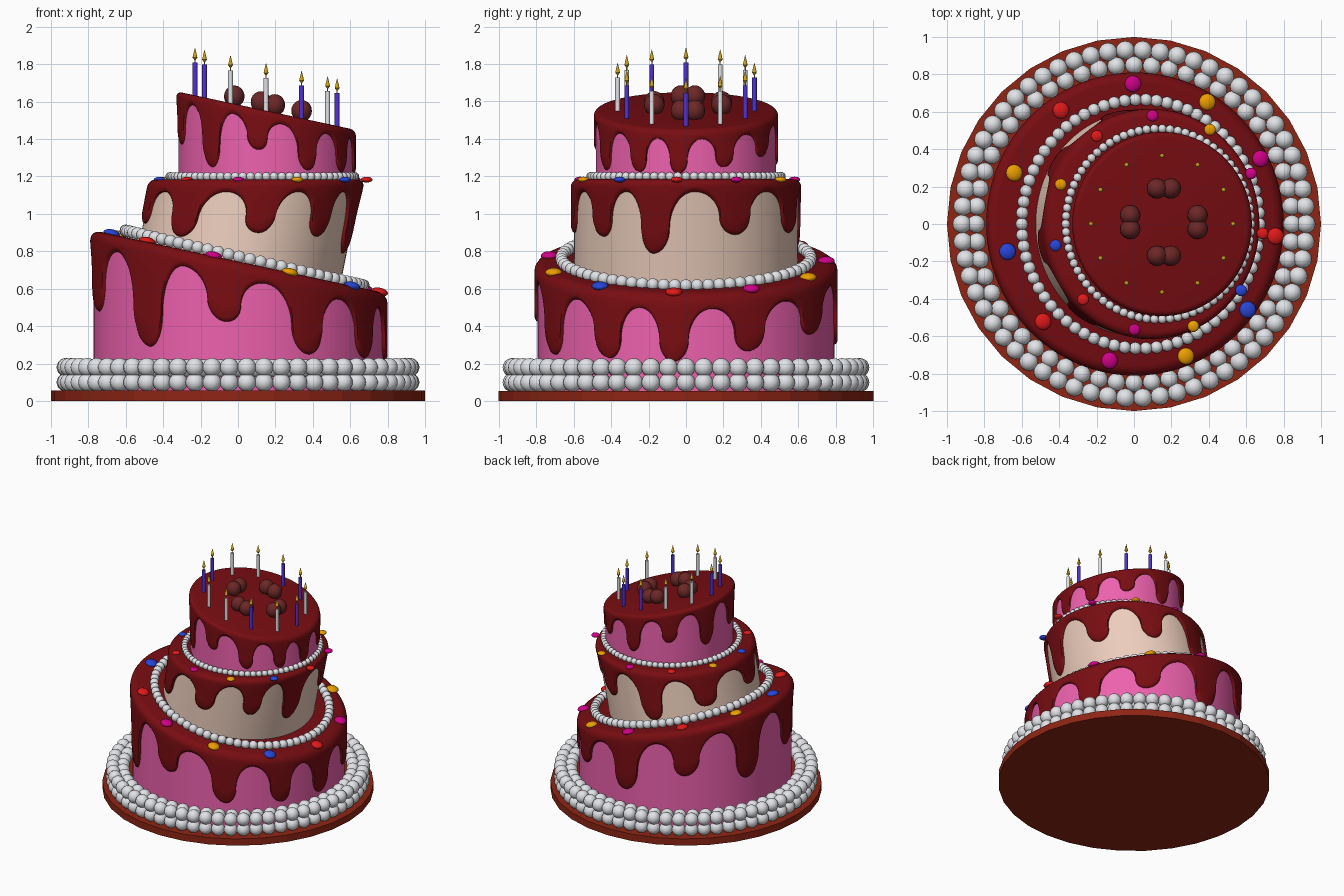
import bpy, bmesh
from math import sin, cos, pi, radians, sqrt, atan, tau
from mathutils import Matrix, Vector

if "Cube" in bpy.data.objects:
    bpy.data.objects.remove(bpy.data.objects["Cube"])

COLORS = {
    "icing": (0.19, 0.004, 0.006), "pink": (0.85, 0.12, 0.42), "cream": (0.85, 0.62, 0.51),
    "plate": (0.27, 0.018, 0.007), "white": (0.76, 0.77, 0.8), "cherry": (0.15, 0.02, 0.02),
    "purple": (0.08, 0.03, 0.7), "flame": (0.6, 0.35, 0.01), "red": (0.75, 0.01, 0.01),
    "blue": (0.02, 0.06, 0.7), "orange": (0.85, 0.35, 0.0), "magenta": (0.65, 0.0, 0.25),
}
MATS = {}
for key, c in COLORS.items():
    MATS[key] = bpy.data.materials.new(key)
    MATS[key].diffuse_color = (*c, 1)


def finish(name, bm, color, smooth=True):
    bmesh.ops.recalc_face_normals(bm, faces=bm.faces)
    me = bpy.data.meshes.new(name)
    bm.to_mesh(me)
    bm.free()
    ob = bpy.data.objects.new(name, me)
    bpy.context.collection.objects.link(ob)
    me.materials.append(MATS[color])
    if smooth:
        bpy.ops.object.select_all(action='DESELECT')
        ob.select_set(True)
        bpy.context.view_layer.objects.active = ob
        bpy.ops.object.shade_smooth_by_angle(angle=radians(50))
    return ob


def ball(bm, pos, r, scale=(1, 1, 1), tilt=0.0, seg=16, rings=10):
    m = (Matrix.Translation(pos) @ Matrix.Rotation(tilt, 4, 'Y')
         @ Matrix.Diagonal((*scale, 1)))
    bmesh.ops.create_uvsphere(bm, u_segments=seg, v_segments=rings, radius=r, matrix=m)


def bead_ring(name, n, cx, rx, ry, r, z, slope=0.0):
    bm = bmesh.new()
    for i in range(n):
        a = tau * i / n
        x = cx + rx * cos(a)
        ball(bm, (x, ry * sin(a), z + slope * x), r)
    finish(name, bm, "white")


def skin(bm, cols, start=None):
    """Join closed columns of points into quads, with an optional centre fan."""
    vs = [[bm.verts.new(p) for p in c] for c in cols]
    mid = bm.verts.new(start) if start else None
    for i, a in enumerate(vs):
        b = vs[(i + 1) % len(vs)]
        for j in range(len(a) - 1):
            bm.faces.new((a[j], a[j + 1], b[j + 1], b[j]))
        if mid:
            bm.faces.new((mid, a[0], b[0]))


def edge_columns(drips, base, w=0.4, m=9):
    """Angle and length of the icing edge: narrow round drips, arched gaps."""
    out = []
    prof = [sin(k / m * pi / 2) for k in range(m + 1)]
    for i, (a, la) in enumerate(drips):
        b, lb = drips[(i + 1) % len(drips)]
        half = ((b - a) % 360) / 2
        side = []
        for s in prof:                       # drip tip
            side.append((w * s, lambda L, s=s: L - 0.4 * (L - base) * (1 - sqrt(max(0, 1 - s * s)))))
        for s in reversed(prof[:-1]):        # arch of the gap
            side.append((1 - (1 - w) * s,
                         lambda L, s=s: base + 0.6 * (L - base) * (1 - sqrt(max(0, 1 - s ** 2)))))
        out += [(radians(a + half * t), f(la)) for t, f in side]
        out += [(radians(a + half * (2 - t)), f(lb)) for t, f in reversed(side[1:-1])]
    return out


def tier(name, color, cx, rx, ry, zt, slope, lean, zb, drips, base, e, t=0.026, gap=0.018):
    def pt(a, off, d):
        x = (rx + off) * cos(a)
        z = zt + slope * x - d
        return (cx + x + lean * (z - zt), (ry + off) * sin(a), z)

    # cake body
    bm = bmesh.new()
    cols = []
    for i in range(96):
        a = tau * i / 96
        x = rx * cos(a)
        depth = zt + slope * x - zb
        cols.append([pt(a, -gap, e + (depth - e) * k / 4) for k in range(5)])
    skin(bm, cols)
    finish(name + "_cake", bm, color)
    # icing with drips
    bm = bmesh.new()
    cols = []
    for a, L in edge_columns(drips, base):
        c = [pt(a, -e + e * sin(q * pi / 8), e - e * cos(q * pi / 8)) for q in range(5)]
        c += [pt(a, 0, e + (L - t - e) * k / 4) for k in range(1, 5)]
        c += [pt(a, -0.3 * t, L - 0.3 * t), pt(a, -t, L)]
        cols.append(c)
    skin(bm, cols, (cx, 0, zt))
    finish(name + "_icing", bm, "icing")


# plate
bm = bmesh.new()
bmesh.ops.create_cone(bm, cap_ends=True, segments=32, radius1=1, radius2=1, depth=0.055,
                      matrix=Matrix.Translation((0, 0, 0.0275)))
finish("plate", bm, "plate", smooth=False)

# tiers
drips = [(-164, .43), (-128, .56), (-96, .34), (-62, .42), (-31, .375), (-5, .37),
         (25, .33), (57, .30), (92, .45), (126, .38), (161, .52)]
mid_drips = [(-168, .24), (-128, .31), (-83, .29), (-47, .31), (-17, .40),
             (26, .30), (66, .29), (105, .38), (146, .28)]
top_drips = [(a, L * .66) for a, L in drips]
tier("bottom_tier", "pink", 0.005, .795, .81, .745, -.215, 0, .05, drips, .09, .055)
tier("middle_tier", "cream", .10, .578, .615, 1.185, 0, .2, .55, mid_drips, .07, .04)
tier("top_tier", "pink", .15, .48, .492, 1.552, -.215, 0, 1.12, top_drips, .06, .03, gap=.012)

# bead borders
bead_ring("base_beads_lower", 62, 0, .92, .93, .05, .1)
bead_ring("base_beads_upper", 62, 0, .92, .93, .05, .18)
bead_ring("base_beads_inner", 56, 0, .845, .85, .048, .175)
bead_ring("bottom_tier_beads", 70, .035, .635, .665, .033, .772, -.23)
bead_ring("middle_tier_beads", 74, .13, .495, .51, .023, 1.20)

# sweets on the two lower tiers
order = ["red", "magenta", "orange", "magenta", "red", "orange",
         "blue", "red", "magenta", "orange", "blue"]
for tname, cx, rx, ry, r, z, slope in (("bottom", .035, .725, .75, .045, .748, -.218),
                                       ("middle", .13, .56, .58, .031, 1.183, 0)):
    for color in ("red", "magenta", "orange", "blue"):
        bm = bmesh.new()
        for i, c in enumerate(order):
            if c == color:
                a = radians(-5) + tau * i / 11
                x = cx + rx * cos(a)
                ball(bm, (x, ry * sin(a), z + slope * x), r, (1, 1, .5), atan(-slope))
        finish(f"{tname}_{color}_sweets", bm, color)


def top_z(x):
    return 1.552 - .215 * (x - .15)


# cherry pairs
bm = bmesh.new()
for i in range(4):
    a = tau * i / 4
    for s in (-1, 1):
        x = .16 + .18 * cos(a) - s * .037 * sin(a)
        y = .01 + .18 * sin(a) + s * .037 * cos(a)
        ball(bm, (x, y, top_z(x) + .04), .058, (.95, .95, 1))
finish("cherries", bm, "cherry")

# candles with flames
for i in range(12):
    a = tau * i / 12
    x, y = .15 + .38 * cos(a), .365 * sin(a)
    z = top_z(x)
    bm = bmesh.new()
    bmesh.ops.create_cone(bm, cap_ends=True, segments=12, radius1=.013, radius2=.013,
                          depth=.195, matrix=Matrix.Translation((x, y, z + .0775)))
    finish(f"candle_{i}", bm, "purple" if i in (0, 2, 3, 6, 7, 10) else "white")
    bm = bmesh.new()
    for r1, r2, d, h in ((.003, .003, .025, .185), (.004, .013, .012, .196), (.013, 0, .055, .2295)):
        bmesh.ops.create_cone(bm, cap_ends=True, segments=8, radius1=r1, radius2=r2, depth=d,
                              matrix=Matrix.Translation((x, y, z + h)))
    finish(f"flame_{i}", bm, "flame")

for m in bpy.data.materials:
    if m.users and not m.is_grease_pencil:
        m.use_nodes = True
        m.node_tree.nodes["Principled BSDF"].inputs["Base Color"].default_value = m.diffuse_color
